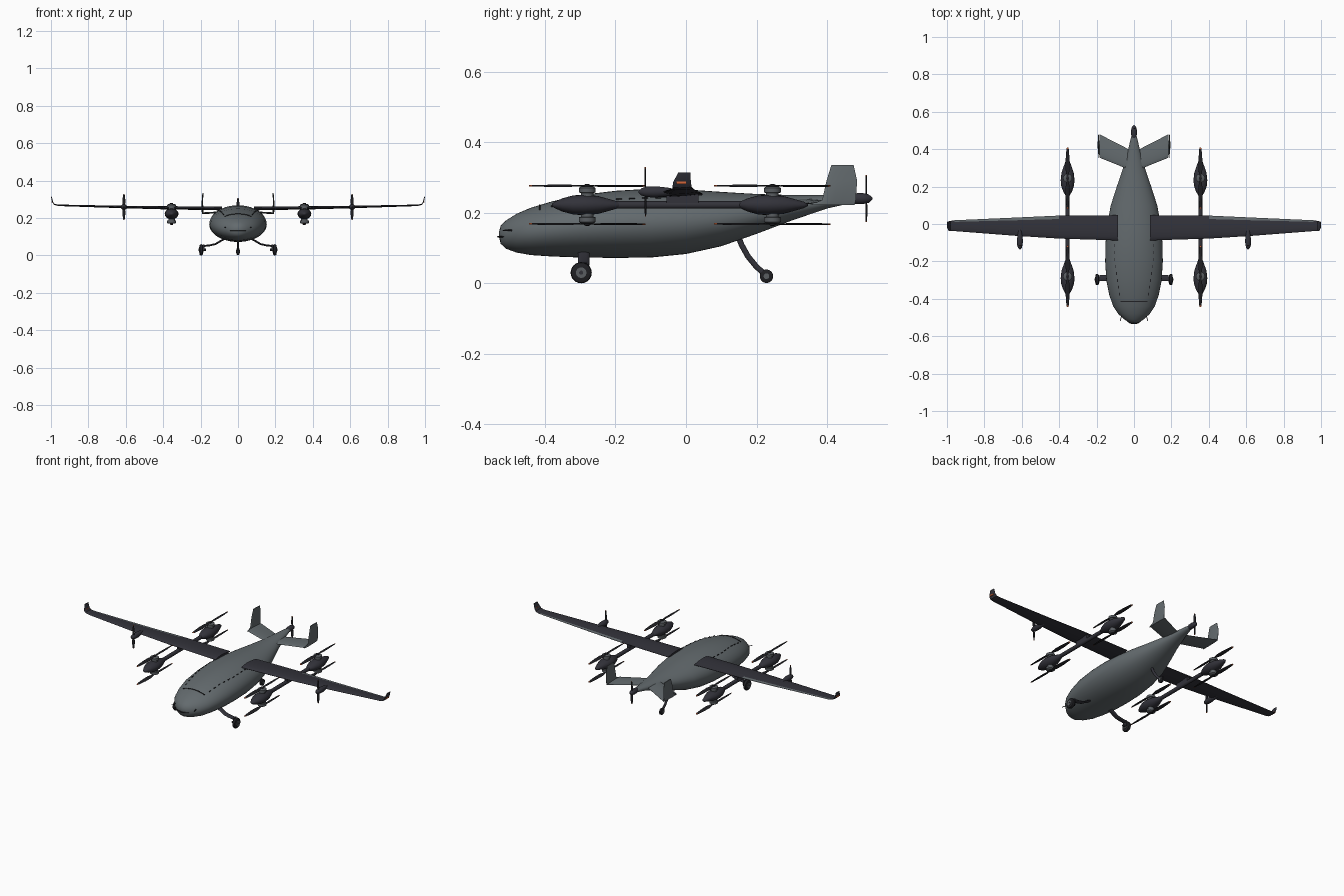
import bpy, bmesh, math
from mathutils import Vector as V

if "Cube" in bpy.data.objects:
    bpy.data.objects.remove(bpy.data.objects["Cube"])

def material(name, rgb):
    m = bpy.data.materials.new(name)
    m.diffuse_color = (*rgb, 1)
    m.use_nodes = True
    m.node_tree.nodes["Principled BSDF"].inputs["Base Color"].default_value = m.diffuse_color
    return m

GREY = material("hull grey", (0.125, 0.145, 0.155))
DARK = material("wing charcoal", (0.032, 0.032, 0.042))
BLACK = material("rotor black", (0.014, 0.014, 0.017))
METAL = material("motor grey", (0.10, 0.11, 0.12))
ORANGE = material("signal orange", (0.65, 0.13, 0.04))

def loft(name, rings, mats, rule=None, angle=35):
    """Skin closed rings; rule(station, segment) gives the material slot."""
    bm = bmesh.new()
    rows = [[bm.verts.new(p) for p in r] for r in rings]
    n = len(rows[0])
    for k in range(len(rows) - 1):
        for i in range(n):
            j = (i + 1) % n
            f = bm.faces.new((rows[k][i], rows[k][j], rows[k + 1][j], rows[k + 1][i]))
            f.material_index = rule(k, i) if rule else 0
    for r in (rows[0], rows[-1]):
        bm.faces.new(r)
    bmesh.ops.recalc_face_normals(bm, faces=bm.faces)
    me = bpy.data.meshes.new(name)
    bm.to_mesh(me)
    bm.free()
    for m in mats:
        me.materials.append(m)
    ob = bpy.data.objects.new(name, me)
    bpy.context.collection.objects.link(ob)
    bpy.ops.object.select_all(action='DESELECT')
    ob.select_set(True)
    bpy.context.view_layer.objects.active = ob
    bpy.ops.object.shade_smooth_by_angle(angle=math.radians(angle))
    return ob

def oval(c, a, b, n=20):
    """Ellipse around c spanned by the vectors a and b."""
    return [V(c) + V(a) * math.cos(t) + V(b) * math.sin(t)
            for t in (2 * math.pi * i / n for i in range(n))]

def foil(le, te, up, t):
    """Wing section, starting at the trailing edge and running over the top."""
    le, te, up = V(le), V(te), V(up).normalized()
    us = [1, 0.85, 0.6, 0.35, 0.15, 0.04]
    h = [0.05, 0.2, 0.42, 0.5, 0.4, 0.22]
    top = [le.lerp(te, u) + up * t * k for u, k in zip(us, h)]
    low = [le.lerp(te, u) - up * t * k for u, k in zip(us, h)]
    return top + [le] + low[::-1]

def spin(name, c, axis, profile, mat, n=20):
    """Turned part: profile of (distance along axis, radius)."""
    ax = V(axis)
    a = ax.orthogonal().normalized()
    b = ax.cross(a)
    return loft(name, [oval(V(c) + ax * d, a * r, b * r, n) for d, r in profile], [mat])

def tube(name, pts, ry, rz, mat):
    """Strut along points, its section squashed along y and crosswise."""
    rings = []
    for k, p in enumerate(pts):
        d = (V(pts[min(k + 1, len(pts) - 1)]) - V(pts[max(k - 1, 0)])).normalized()
        side = V((0, 1, 0)) if abs(d.y) < 0.5 and abs(d.x) > 0.1 else V((1, 0, 0))
        rings.append(oval(p, side * ry, d.cross(side).normalized() * rz, 12))
    return loft(name, rings, [mat])

def propeller(name, c, along, normal, radius, width):
    """Two-bladed propeller with coloured tips and a slight blade pitch."""
    c, d, nrm = V(c), V(along), V(normal)
    chord = d.cross(nrm)
    rings = []
    st = [(-1, .3), (-.95, .55), (-.6, .95), (-.3, 1), (-.08, .5),
          (.08, .5), (.3, 1), (.6, .95), (.95, .55), (1, .3)]
    for r, w in st:
        pitch = 0.25 * (1 if r > 0 else -1) * (abs(r) > .1)
        ch = (chord + nrm * pitch).normalized() * width * w
        rings.append(foil(c + d * r * radius - ch, c + d * r * radius + ch,
                          ch.cross(d), 0.004))
    return loft(name, rings, [BLACK, ORANGE], lambda k, i: int(k in (0, 8)))

def plate(name, c, size, mat):
    x, y, z = (s / 2 for s in size)
    ring = lambda h: [V(c) + V((i * x, j * y, h)) for i, j in ((-1, -1), (1, -1), (1, 1), (-1, 1))]
    return loft(name, [ring(-z), ring(z)], [mat])

# Fuselage stations: y, half width, bottom, top
HULL = [(-.53, .008, .132, .146), (-.525, .028, .112, .163), (-.51, .052, .098, .178),
        (-.48, .085, .087, .197), (-.44, .111, .080, .214), (-.38, .132, .076, .232),
        (-.3, .148, .073, .25), (-.2, .154, .072, .262), (-.1, .152, .073, .268),
        (0, .143, .083, .266), (.1, .124, .105, .259), (.2, .092, .14, .253),
        (.3, .058, .178, .25), (.4, .031, .212, .25), (.48, .012, .23, .25)]
loft("fuselage", [oval((0, y, (b + t) / 2), (w, 0, 0), (0, 0, (t - b) / 2), 40)
                  for y, w, b, t in HULL], [GREY], angle=50)

def hull_top(x, y):
    for p, q in zip(HULL, HULL[1:]):
        if p[0] <= y <= q[0]:
            f = (y - p[0]) / (q[0] - p[0])
            w, b, t = (p[i] + f * (q[i] - p[i]) for i in (1, 2, 3))
            return (b + t) / 2 + (t - b) / 2 * math.sqrt(max(0, 1 - (x / w) ** 2))
    return 0

# Dashed hatch seam and front hatch edge
for k in range(-6, 7):
    x = k * .011
    plate("hatch_front_seam", (x, -.415, hull_top(x, -.415)), (.011, .004, .004), BLACK)
for s in (1, -1):
    for k in range(10):
        y = -.375 + k * .037
        x = s * (.078 + .025 * min(1, k / 5))
        plate("hatch_side_seam", (x, y, hull_top(x, y)), (.004, .016, .004), BLACK)

# Nose slot
loft("nose_slot", [oval((.046 * math.sin(a), -.48 - .047 * math.cos(a), .132),
                        (.009 * math.sin(a), -.009 * math.cos(a), 0), (0, 0, .003), 8)
                   for a in (k * .2 for k in range(-6, 7))], [BLACK])

for s, side in ((1, "right"), (-1, "left")):
    # Nose probes
    spin(side + "_nose_probe", (s * .065, -.485, .15), V((s * .25, -1, 0)).normalized(),
         [(0, .003), (.035, .0015)], BLACK, 8)

    # Wing with turned-up tip and paler trailing flap
    st = [(.085, -.088, .047, .251, .02), (.4, -.078, .045, .255, .017),
          (.62, -.064, .035, .259, .013), (.96, -.038, .02, .268, .008)]
    rings = [foil((s * x, a, z), (s * x, b, z), (0, 0, 1), t) for x, a, b, z, t in st]
    rings += [foil((s * .982, -.038, .273), (s * .982, .016, .273), (-s * .6, 0, .8), .006),
              foil((s * .991, -.037, .285), (s * .991, .014, .285), (-s, 0, .2), .005),
              foil((s * .998, -.022, .314), (s * .998, .012, .314), (-s, 0, .2), .004)]
    loft(side + "_wing", rings, [DARK, GREY], lambda k, i: int(k in (1, 2) and i == 0))
    plate(side + "_tip_light", (s * .993, -.013, .285), (.009, .028, .006), ORANGE)

    # Lift boom with two pods, each carrying an upper and a lower rotor
    bx = s * .355
    spin(side + "_boom", (bx, 0, .222), (0, 1, 0), [(-.34, .011), (.3, .011)], DARK, 12)
    plate(side + "_boom_mount", (bx, -.01, .242), (.018, .09, .03), DARK)
    for yc, end in ((-.28, "front"), (.245, "rear")):
        name = side + "_" + end
        prof = [(-.1, .1), (-.093, .3), (-.07, .65), (-.04, .93), (-.01, 1),
                (.03, .88), (.065, .55), (.09, .3), (.1, .1)]
        loft(name + "_pod", [oval((bx, yc + d, .222), (.037 * r, 0, 0), (0, 0, .029 * r))
                             for d, r in prof], [DARK], angle=60)
        for u, lev in ((1, "upper"), (-1, "lower")):
            spin(name + "_" + lev + "_motor", (bx, yc, .222), (0, 0, u),
                 [(.02, .018), (.034, .018), (.035, .024), (.048, .024), (.052, .018)], METAL)
            propeller(name + "_" + lev + "_rotor", (bx, yc, .222 + u * .054), (0, 1, 0),
                      (0, 0, 1), .165, .0115)
            spin(name + "_" + lev + "_hub", (bx, yc, .222 + u * .05), (0, 0, u),
                 [(0, .009), (.007, .009), (.009, .005)], BLACK, 12)

    # Wing nacelle and pulling propeller
    nx = s * .61
    spin(side + "_nacelle", (nx, 0, .259), (0, 1, 0),
         [(-.135, .002), (-.127, .01), (-.112, .015), (-.085, .016), (-.05, .012), (-.01, .003)], DARK)
    propeller(side + "_wing_propeller", (nx, -.115, .259), (0, 0, 1), (0, 1, 0), .07, .008)

    # Tailplane and fin
    loft(side + "_tailplane", [foil((s * x, a, z), (s * x, b, z), (0, 0, 1), t) for x, a, b, z, t in
         ((.0, .28, .385, .235, .012), (.185, .355, .48, .226, .009))], [GREY])
    loft(side + "_fin", [foil((s * x, a, z), (s * x, b, z), (-s, 0, 0), t) for x, a, b, z, t in
         ((.188, .352, .478, .222, .006), (.19, .386, .481, .236, .009),
          (.19, .398, .485, .29, .008), (.188, .412, .475, .335, .005))], [GREY])

    # Main landing gear
    tube(side + "_main_strut", [(s * x, -.29, z) for x, z in
         ((.06, .095), (.09, .079), (.12, .061), (.15, .054), (.185, .05))], .016, .005, DARK)
    plate(side + "_wheel_fork", (s * .183, -.293, .042), (.008, .024, .034), DARK)
    spin(side + "_axle", (0, -.297, .03), (s, 0, 0), [(.17, .006), (.21, .006)], DARK, 10)
    spin(side + "_main_wheel", (s * .197, -.297, .03), (s, 0, 0),
         [(-.01, .021), (-.007, .028), (0, .03), (.007, .028), (.01, .021)], BLACK, 24)
    spin(side + "_wheel_hub", (s * .197, -.297, .03), (s, 0, 0),
         [(-.012, .015), (.012, .015)], METAL)

# Tail wheel
tube("tail_strut", [(0, y, z) for y, z in ((.145, .14), (.158, .108), (.175, .077),
     (.197, .05), (.226, .022))], .006, .008, DARK)
spin("tail_wheel", (0, .228, .02), (1, 0, 0),
     [(-.008, .014), (-.005, .019), (.005, .019), (.008, .014)], BLACK, 24)
spin("tail_wheel_hub", (0, .228, .02), (1, 0, 0), [(-.01, .008), (.01, .008)], METAL)

# Pushing propeller at the tail
spin("tail_motor", (0, 0, .24), (0, 1, 0),
     [(.46, .011), (.475, .015), (.5, .016), (.518, .012), (.528, .003)], DARK)
propeller("tail_propeller", (0, .511, .24), (0, 0, 1), (0, 1, 0), .067, .008)
